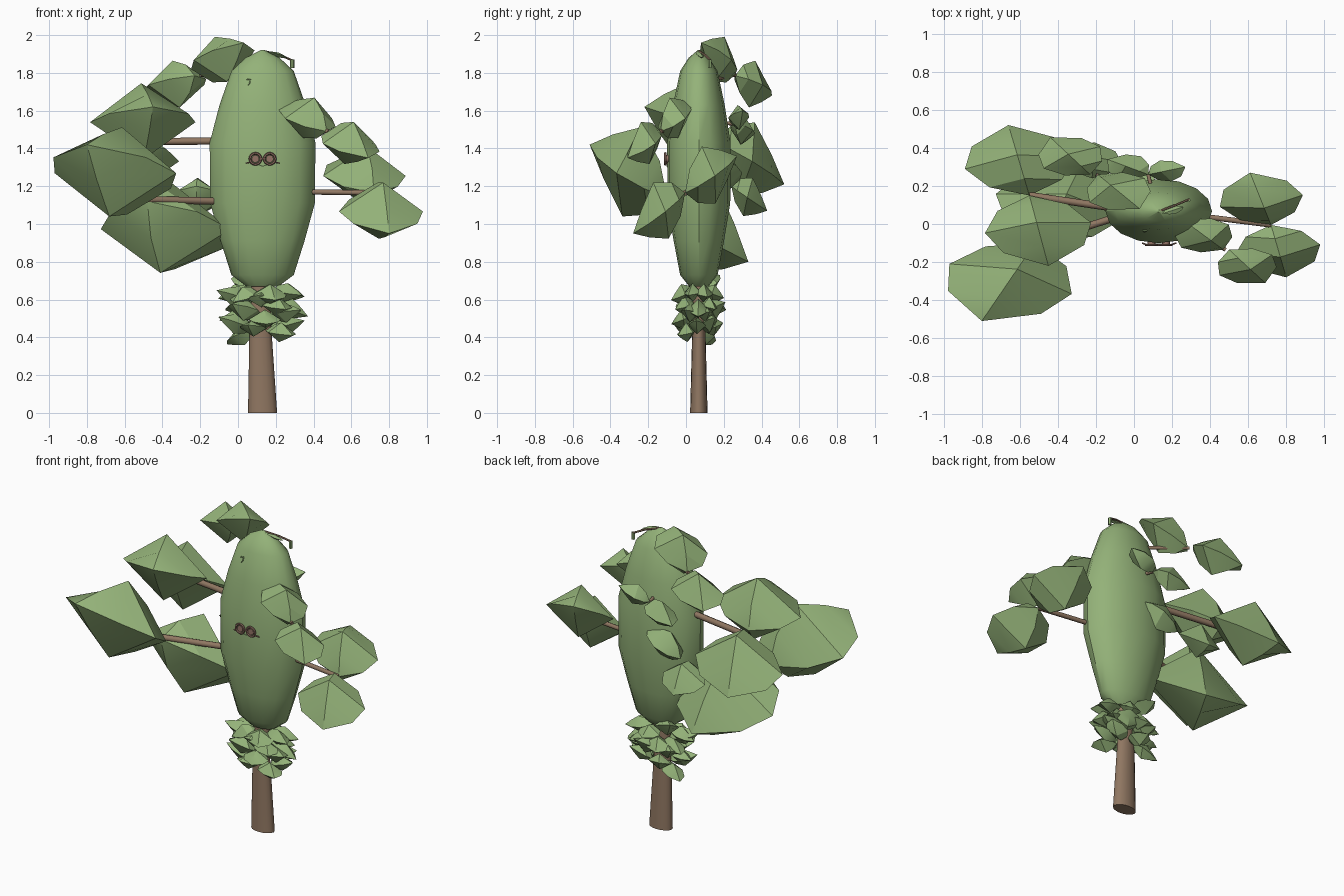
import bpy, bmesh, math, random
from mathutils import Vector

if "Cube" in bpy.data.objects:
    bpy.data.objects.remove(bpy.data.objects["Cube"])

random.seed(4)
SQUASH = 0.6          # the whole plant is flattened front to back
CX, CY = 0.13, 0.068  # trunk axis


def material(name, rgb):
    m = bpy.data.materials.new(name)
    m.diffuse_color = (*rgb, 1)
    m.use_nodes = True
    m.node_tree.nodes["Principled BSDF"].inputs["Base Color"].default_value = m.diffuse_color
    return m


GREEN = material("leaf green", (0.295, 0.445, 0.19))
BROWN = material("bark brown", (0.28, 0.185, 0.122))
ROSE = material("reddish brown", (0.29, 0.17, 0.13))


def finish(name, bm, mat, angle=30):
    bmesh.ops.recalc_face_normals(bm, faces=bm.faces)
    me = bpy.data.meshes.new(name)
    bm.to_mesh(me)
    bm.free()
    me.materials.append(mat)
    ob = bpy.data.objects.new(name, me)
    bpy.context.collection.objects.link(ob)
    bpy.ops.object.select_all(action='DESELECT')
    ob.select_set(True)
    bpy.context.view_layer.objects.active = ob
    bpy.ops.object.shade_smooth_by_angle(angle=math.radians(angle))
    return ob


def skin(bm, rings):
    """Bridge equal rings of points and close both ends."""
    loops = [[bm.verts.new(p) for p in r] for r in rings]
    n = len(loops[0])
    for a, b in zip(loops, loops[1:]):
        for i in range(n):
            j = (i + 1) % n
            bm.faces.new((a[i], a[j], b[j], b[i]))
    bm.faces.new(loops[0])
    bm.faces.new(loops[-1])


def lathe(name, profile, mat, sides, angle):
    """Stack of flattened rings: (radius, z, centre x)."""
    bm = bmesh.new()
    skin(bm, [[(cx + r * math.cos(2 * math.pi * i / sides),
                CY + SQUASH * r * math.sin(2 * math.pi * i / sides), z)
               for i in range(sides)] for r, z, cx in profile])
    return finish(name, bm, mat, angle)


def add_leaf(bm, base, tip, width=0.44, top=0.33, bottom=0.31):
    """Pointed pad with a ridge above and below."""
    flat = lambda p: Vector((p[0], p[1] / SQUASH, p[2]))
    b, t = flat(base), flat(tip)
    axis = t - b
    length = axis.length
    side = axis.cross(Vector((0, 0, 1))).normalized()
    up = side.cross(axis).normalized()

    def put(v):
        return bm.verts.new((v.x, v.y * SQUASH, v.z))

    first, last = put(b), put(t)
    loops = []
    for s, w, h in ((0.17, 0.66, 0.6), (0.46, 1, 1), (0.76, 0.76, 0.5)):
        c = b + axis * s
        loops.append([put(c + side * w * width * length),
                      put(c + up * h * top * length),
                      put(c - side * w * width * length),
                      put(c - up * h * bottom * length)])
    for i in range(4):
        j = (i + 1) % 4
        bm.faces.new((first, loops[0][i], loops[0][j]))
        bm.faces.new((last, loops[2][j], loops[2][i]))
        for p, q in zip(loops, loops[1:]):
            bm.faces.new((p[i], p[j], q[j], q[i]))


def rod(name, points, r, mat, sides=8):
    bm = bmesh.new()
    for a, b in zip(points, points[1:]):
        a, b = Vector(a), Vector(b)
        q = (b - a).to_track_quat('Z', 'Y')
        skin(bm, [[c + q @ Vector((r * math.cos(2 * math.pi * i / sides),
                                   r * math.sin(2 * math.pi * i / sides), 0))
                   for i in range(sides)] for c in (a, b)])
    return finish(name, bm, mat, 50)


# Trunk and rounded body
lathe("trunk", [(0.077, 0, 0.13), (0.057, 0.47, 0.118), (0.05, 0.72, 0.125)], BROWN, 16, 40)
lathe("body", [(0.085, 0.67, CX), (0.165, 0.73, CX), (0.222, 0.91, CX),
               (0.277, 1.11, CX), (0.28, 1.43, CX), (0.228, 1.63, CX),
               (0.165, 1.81, CX), (0.09, 1.88, CX), (0.01, 1.92, CX)], GREEN, 16, 35)

# Branches: start, end, radius
for start, end, r in (((-0.08, 0.04, 1.12), (-0.52, -0.10, 1.13), 0.019),
                      ((-0.08, 0.08, 1.44), (-0.55, 0.15, 1.435), 0.019),
                      ((0.36, 0.04, 1.17), (0.72, -0.005, 1.165), 0.014),
                      ((0.28, 0.00, 1.53), (0.48, -0.135, 1.49), 0.011),
                      ((0.04, 0.13, 1.76), (-0.20, 0.26, 1.79), 0.010),
                      ((0.10, 0.15, 1.54), (0.075, 0.26, 1.53), 0.010)):
    rod("branch", [start, end], r, BROWN)

# Large leaves: base, tip
for base, tip in (((-0.52, -0.10, 1.14), (-0.80, -0.51, 1.42)),
                  ((-0.48, -0.10, 1.12), (-0.27, 0.33, 0.80)),
                  ((-0.55, 0.15, 1.47), (-0.45, -0.22, 1.62)),
                  ((-0.55, 0.15, 1.435), (-0.66, 0.52, 1.21)),
                  ((0.72, -0.005, 1.165), (0.80, -0.28, 0.95)),
                  ((0.72, -0.005, 1.165), (0.61, 0.27, 1.36)),
                  ((0.50, -0.135, 1.49), (0.69, -0.31, 1.35)),
                  ((0.47, -0.135, 1.49), (0.26, 0.02, 1.64)),
                  ((-0.19, 0.26, 1.79), (0.03, 0.08, 1.96)),
                  ((-0.23, 0.26, 1.785), (-0.44, 0.455, 1.68)),
                  ((0.075, 0.26, 1.53), (0.27, 0.30, 1.60)),
                  ((0.075, 0.26, 1.53), (-0.14, 0.34, 1.46)),
                  ((-0.22, 0.24, 1.20), (-0.21, 0.43, 1.07)),
                  ((-0.13, 0.24, 1.21), (0.13, 0.20, 1.34))):
    bm = bmesh.new()
    add_leaf(bm, base, tip)
    finish("leaf", bm, GREEN)

# Ruff of small leaves under the body
bm = bmesh.new()
for row, z in enumerate((0.44, 0.515, 0.585, 0.65)):
    for i in range(7):
        a = 2 * math.pi * (i + 0.5 * (row % 2)) / 7 + random.uniform(-0.2, 0.2)
        r = random.uniform(0.22, 0.255)
        dz = random.choice((-1, 1)) * random.uniform(0.02, 0.08)
        ca, sa = math.cos(a), math.sin(a) * SQUASH
        add_leaf(bm, (CX + 0.055 * ca, CY + 0.055 * sa, z),
                 (CX + r * ca, CY + r * sa, z + dz), 0.44, 0.28, 0.27)
finish("leaf_ruff", bm, GREEN)

# Round spectacles with dots, bridge and side stubs
FY = -0.11
for x in (0.092, 0.168):
    bpy.ops.mesh.primitive_torus_add(major_radius=0.029, minor_radius=0.007, major_segments=16,
                                     minor_segments=6, location=(x, FY, 1.345),
                                     rotation=(math.pi / 2, 0, 0))
    ring = bpy.context.object
    ring.name = "spectacle_ring"
    ring.data.materials.append(ROSE)
    bpy.ops.object.shade_smooth_by_angle(angle=math.radians(50))
    rod("eye", [(x, FY - 0.002, 1.345), (x, FY + 0.02, 1.345)], 0.02, ROSE, 12)
rod("bridge", [(0.117, FY, 1.345), (0.143, FY, 1.345)], 0.005, ROSE, 6)
for x0, x1 in ((0.07, 0.042), (0.19, 0.222)):
    rod("side_stub", [(x0, FY, 1.328), (x1, FY + 0.01, 1.322)], 0.004, ROSE, 6)
rod("mouth", [(0.11, -0.10, 1.313), (0.13, -0.10, 1.306), (0.15, -0.10, 1.313)], 0.003, GREEN, 6)

# Sprout on the crown and a tiny curl on the front
rod("sprout", [(0.14, 0.07, 1.915), (0.22, 0.10, 1.895), (0.29, 0.13, 1.865)], 0.006, BROWN, 6)
rod("sprout_bud", [(0.287, 0.125, 1.87), (0.287, 0.125, 1.825)], 0.011, GREEN, 6)
bm = bmesh.new()
add_leaf(bm, (0.26, 0.09, 1.88), (0.15, 0.055, 1.915), 0.25, 0.1, 0.1)
finish("sprout_leaf", bm, GREEN)
rod("curl", [(0.045, -0.035, 1.765), (0.065, -0.035, 1.768), (0.06, -0.04, 1.745),
             (0.052, -0.04, 1.735)], 0.004, GREEN, 6)
